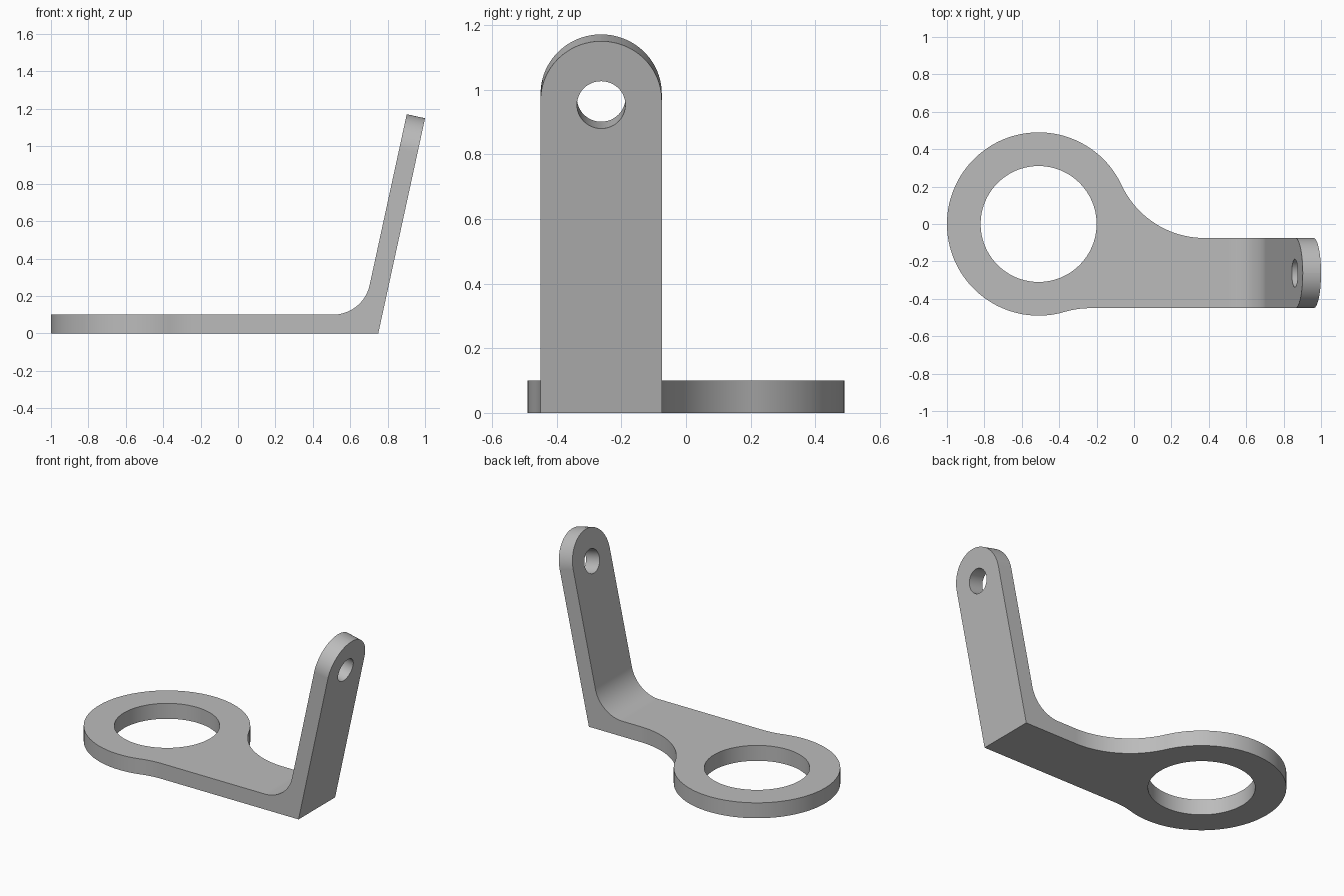
import bpy, bmesh
from math import atan2, cos, sin, pi, sqrt, tan
from mathutils import Vector

cube = bpy.data.objects.get("Cube")
if cube:
    bpy.data.objects.remove(cube, do_unlink=True)

# Main dimensions
THICK = 0.1
RING = Vector((-0.51, 0.0))
RING_R, BORE_R, BLEND_R = 0.49, 0.31, 0.49
ARM_LO, ARM_HI = -0.45, -0.075
ARM_MID, ARM_R = (ARM_LO + ARM_HI) / 2, (ARM_HI - ARM_LO) / 2
HEEL, TIP = Vector((0.75, 0, 0)), Vector((1.0, 0, 1.15))
ARM_LEN = (TIP - HEEL).length
UP = (TIP - HEEL).normalized()            # along the arm
INWARD = Vector((-UP.z, 0, UP.x))         # through the arm


def arc(cx, cy, r, a0, a1, steps):
    return [(cx + r * cos(a0 + (a1 - a0) * i / steps),
             cy + r * sin(a0 + (a1 - a0) * i / steps)) for i in range(steps + 1)]


def prism(name, points, sweep):
    """Solid made by sweeping a closed planar outline along a vector."""
    bm = bmesh.new()
    face = bm.faces.new([bm.verts.new(p) for p in points])
    grown = bmesh.ops.extrude_face_region(bm, geom=[face], use_keep_orig=True)["geom"]
    bmesh.ops.translate(bm, vec=sweep,
                        verts=[v for v in grown if isinstance(v, bmesh.types.BMVert)])
    bmesh.ops.recalc_face_normals(bm, faces=bm.faces)
    mesh = bpy.data.meshes.new(name)
    bm.to_mesh(mesh)
    bm.free()
    obj = bpy.data.objects.new(name, mesh)
    bpy.context.collection.objects.link(obj)
    return obj


def arm_prism(name, outline):
    """Prism drawn on the arm's face and swept through the arm."""
    return prism(name, [HEEL + UP * u + INWARD * -0.2 + Vector((0, y, 0))
                        for y, u in outline], INWARD * 0.5)


def combine(target, cutter, operation):
    cutter.hide_render = True
    mod = target.modifiers.new(cutter.name, "BOOLEAN")
    mod.object, mod.operation, mod.solver = cutter, operation, "EXACT"
    bpy.context.view_layer.objects.active = target
    bpy.ops.object.modifier_apply(modifier=mod.name)
    bpy.data.objects.remove(cutter, do_unlink=True)


# Bent side profile with a rounded inner corner
lean = atan2(UP.z, UP.x)
bend_r = 0.2
corner_x = HEEL.x + (THICK * UP.x - THICK) / UP.z + 0.0
bend_x = corner_x - bend_r * tan(lean / 2)
inner_tip = TIP + INWARD * THICK
side = [(-1.2, 0), (HEEL.x, 0), (TIP.x, TIP.z), (inner_tip.x, inner_tip.z)]
side += arc(bend_x, THICK + bend_r, bend_r, lean - pi / 2, -pi / 2, 20)
side += [(-1.2, THICK)]
bracket = prism("bracket", [(x, -0.7, z) for x, z in side], Vector((0, 1.4, 0)))

# Plan outline: ring blended into the straight strip on both sides
reach = RING_R + BLEND_R
hi_y, lo_y = ARM_HI + BLEND_R, ARM_LO - BLEND_R
hi_x = RING.x + sqrt(reach ** 2 - hi_y ** 2)
lo_x = RING.x + sqrt(reach ** 2 - lo_y ** 2)
hi_a = atan2(hi_y, hi_x - RING.x)
lo_a = atan2(lo_y, lo_x - RING.x)
plan = arc(RING.x, RING.y, RING_R, hi_a, lo_a + 2 * pi, 90)
plan += arc(lo_x, lo_y, BLEND_R, lo_a + pi, pi / 2, 10)[1:]
plan += [(1.3, ARM_LO), (1.3, ARM_HI)]
plan += arc(hi_x, hi_y, BLEND_R, -pi / 2, hi_a - pi, 24)[:-1]
combine(bracket, prism("plan_cutter", [(x, y, -0.5) for x, y in plan],
                       Vector((0, 0, 2.5))), "INTERSECT")

# Large bore through the ring
bore = arc(RING.x, RING.y, BORE_R, 0, 2 * pi, 96)[:-1]
combine(bracket, prism("bore_cutter", [(x, y, -0.2) for x, y in bore],
                       Vector((0, 0, 0.6))), "DIFFERENCE")

# Rounded arm end and its bolt hole
root = ARM_LEN - ARM_R
rounding = [(ARM_LO - 0.1, root)] + arc(ARM_MID, root, ARM_R, pi, 0, 48)
rounding += [(ARM_HI + 0.1, root), (ARM_HI + 0.1, 1.5), (ARM_LO - 0.1, 1.5)]
combine(bracket, arm_prism("end_cutter", rounding), "DIFFERENCE")
bolt = arc(ARM_MID, root - 0.014, 0.075, 0, 2 * pi, 48)[:-1]
combine(bracket, arm_prism("bolt_cutter", bolt), "DIFFERENCE")

# Plain grey metal
grey = bpy.data.materials.new("grey_metal")
grey.use_nodes = True
colour = (0.5, 0.5, 0.5, 1)
grey.diffuse_color = colour
grey.node_tree.nodes["Principled BSDF"].inputs["Base Color"].default_value = colour
bracket.data.materials.clear()
bracket.data.materials.append(grey)

# Smooth curves with crisp edges and flat faces
bpy.ops.object.select_all(action="DESELECT")
bracket.select_set(True)
bpy.context.view_layer.objects.active = bracket
bpy.ops.object.shade_smooth_by_angle(angle=pi / 6)
weighted = bracket.modifiers.new("even_shading", "WEIGHTED_NORMAL")
weighted.keep_sharp = True
